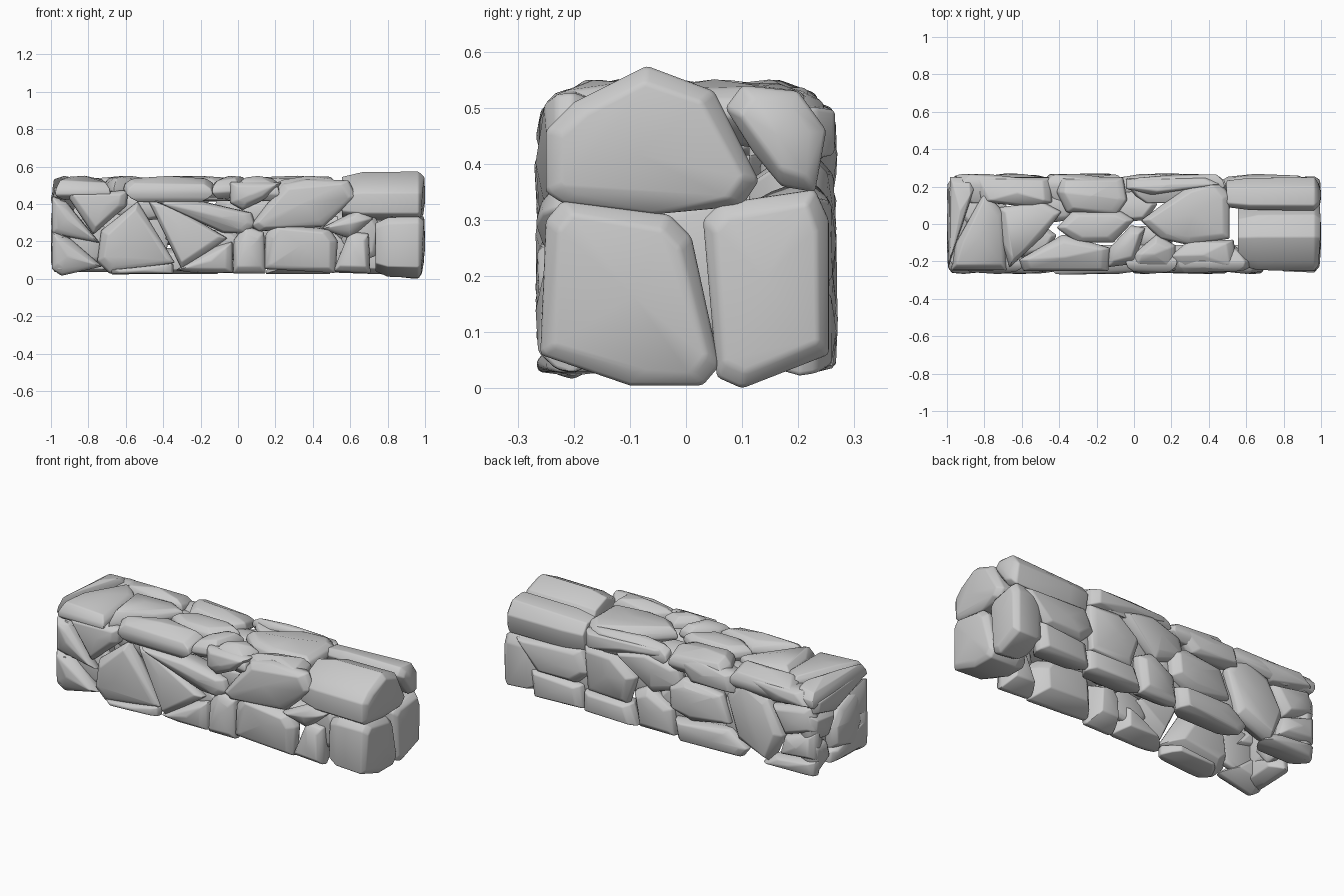
import bpy, bmesh, math, random
from mathutils import Vector

random.seed(4)

# Each wall side maps an outline point (u, v) and an inward depth d to 3D
SIDES = {
    "front": lambda u, v, d: Vector((u, -0.262 + d, v)),
    "back": lambda u, v, d: Vector((u, 0.262 - d, v)),
    "top": lambda u, v, d: Vector((u, v, 0.545 - d - 0.5 * max(0, abs(v) - 0.18))),
    "right": lambda u, v, d: Vector((0.995 - d, u, v)),
    "left": lambda u, v, d: Vector((-0.995 + d, u, v)),
}


def stone(side, outline, depth, inner=0.8, sink=0.0, flare=0.016):
    """One rounded stone: hull of an inset face, a flared outline and a tapered back."""
    place = SIDES[side]
    pts = [Vector(p) for p in outline]
    c = sum(pts, Vector((0, 0))) / len(pts)
    bm = bmesh.new()
    tilt = Vector((random.uniform(-0.06, 0.06), random.uniform(-0.06, 0.06)))
    lim = lambda p: Vector((max(-0.995, min(0.995, p.x)), max(0.012, p.y) if side != "top"
                            else max(-0.25, min(0.25, p.y)))) if flare else p
    for p in pts:
        r = p - c
        n = r.normalized()
        face = c + r * max(0.6, 1 - 0.03 / max(r.length, 0.01))
        bm.verts.new(place(*face, 0.006 + r.dot(tilt) + sink))
        bm.verts.new(place(*lim(p + n * flare * 0.4), 0.03 + sink))
        bm.verts.new(place(*lim(p + n * flare), 0.06 + sink))
        bm.verts.new(place(*(c + r * (0.5 + inner / 2)), depth * 0.75 + sink))
        bm.verts.new(place(*(c + r * inner * 0.85), depth + sink))
    bm.verts.new(place(*c, -0.006 + sink))
    hull = bmesh.ops.convex_hull(bm, input=bm.verts)
    junk = {v for v in hull["geom_interior"] + hull["geom_unused"]
            if isinstance(v, bmesh.types.BMVert)}
    bmesh.ops.delete(bm, geom=list(junk), context="VERTS")
    bmesh.ops.dissolve_limit(bm, angle_limit=math.radians(6),
                             verts=bm.verts, edges=bm.edges)
    edges = [e for e in bm.edges if e.is_manifold and e.calc_face_angle(0) > 0.4]
    bmesh.ops.bevel(bm, geom=edges, offset=0.007, segments=2, profile=0.5,
                    affect="EDGES", clamp_overlap=True)
    bmesh.ops.recalc_face_normals(bm, faces=bm.faces)
    me = bpy.data.meshes.new(side + "_stone")
    bm.to_mesh(me)
    bm.free()
    ob = bpy.data.objects.new(side + "_stone", me)
    bpy.context.collection.objects.link(ob)


# Corner blocks of the right end
stone("right", [(-.25, .35), (-.25, .46), (-.20, .51), (-.07, .575), (.05, .53),
                (.13, .37), (.10, .325), (-.06, .31), (-.22, .33)], 0.44, 0.96, flare=0)
stone("right", [(-.26, .06), (-.25, .30), (-.22, .335), (-.03, .31), (.01, .27),
                (.06, .04), (.03, .005), (-.10, .005)], 0.26, 0.92, flare=0)
stone("right", [(.03, .30), (.06, .33), (.23, .355), (.255, .30), (.255, .06),
                (.10, 0), (.055, .02)], 0.20, 0.9, flare=0)
stone("right", [(.07, .50), (.10, .54), (.20, .53), (.25, .46), (.23, .35),
                (.17, .36), (.12, .42)], 0.50, 0.95, flare=0)

# Front face, right half
FRONT_RIGHT = [
    [(.08, .29), (.25, .50), (.36, .52), (.58, .52), (.62, .44), (.45, .29), (.12, .26)],
    [(.45, .27), (.64, .36), (.71, .32), (.60, .23)],
    [(.15, .06), (.16, .23), (.20, .285), (.48, .26), (.52, .20), (.51, .04)],
    [(.52, .05), (.60, .24), (.69, .23), (.70, .04)],
    [(-.02, .04), (-.01, .20), (.04, .27), (.13, .24), (.14, .04)],
    [(-.45, .415), (-.20, .41), (.06, .35), (.08, .29), (.03, .25), (-.08, .26)],
    [(-.03, .51), (.22, .51), (.16, .44), (.03, .38), (-.03, .41)],
]
# Front face, left half
FRONT_LEFT = [
    [(-.47, .41), (-.40, .41), (-.07, .22), (-.30, .06)],
    [(-.54, .40), (-.35, .09), (-.68, .04), (-.74, .10), (-.72, .25)],
    [(-.91, .455), (-.60, .465), (-.61, .39), (-.77, .25)],
    [(-.99, .43), (-.92, .40), (-.75, .20), (-.99, .25)],
    [(-.99, .25), (-.90, .20), (-.74, .07), (-.94, .03), (-.99, .06)],
    [(-.68, .05), (-.36, .08), (-.36, .03), (-.66, .025)],
    [(-.32, .05), (-.12, .16), (-.04, .19), (-.04, .04), (-.20, .04)],
]
for outline in FRONT_RIGHT + FRONT_LEFT:
    stone("front", outline, 0.15)

# Top course, front and middle
TOP_FRONT = [
    [(-.80, .16), (-.71, .06), (-.69, -.24), (-.97, -.24), (-.94, -.10)],
    [(-.71, .08), (-.50, .11), (-.40, .06), (-.50, -.06), (-.66, -.22), (-.69, -.10)],
    [(-.40, -.02), (-.32, .06), (-.08, .06), (-.01, .02), (-.12, -.09), (-.30, -.09)],
    [(-.60, -.19), (-.38, -.07), (-.14, -.13), (-.15, -.25), (-.58, -.25)],
    [(-.13, -.22), (-.12, -.13), (-.02, -.02), (.05, -.03), (0, -.20)],
    [(0, -.22), (.01, -.16), (.12, -.07), (.21, -.12), (.21, -.24)],
    [(.21, -.17), (.30, -.10), (.52, -.09), (.54, -.23), (.25, -.24)],
]
# Top course, back
TOP_BACK = [
    [(-.98, .25), (-.87, .24), (-.86, .18), (-.95, -.10), (-.99, -.22)],
    [(-.86, .25), (-.46, .245), (-.45, .12), (-.55, .10), (-.80, .12)],
    [(-.39, .245), (-.07, .245), (-.05, .13), (-.10, .06), (-.35, .07), (-.40, .17)],
    [(-.03, .24), (.40, .25), (.46, .21), (.10, .16), (-.03, .19)],
    [(.05, .02), (.30, .20), (.44, .23), (.50, .15), (.50, -.07), (.30, -.10), (.15, -.07)],
]
for outline in TOP_FRONT + TOP_BACK:
    stone("top", outline, 0.11, 0.92)

# Back face, right half
BACK_RIGHT = [
    [(.92, .34), (.52, .36), (.47, .25), (.55, .18), (.78, .18)],
    [(.82, .18), (.52, .16), (.50, .04), (.80, .03)],
    [(.48, .40), (.30, .41), (.17, .30), (.22, .15), (.46, .16)],
    [(.28, .43), (.10, .48), (-.10, .42), (-.13, .32), (.05, .26)],
    [(.48, .14), (.20, .14), (.16, .03), (.48, .03)],
    [(.16, .22), (.08, .26), (-.06, .18), (-.08, .04), (.13, .04)],
    [(.47, .50), (.00, .51), (-.02, .48), (.25, .42), (.47, .41)],
]
# Back face, left half
BACK_LEFT = [
    [(-.06, .33), (-.15, .37), (-.37, .34), (-.43, .20), (-.20, .16), (-.07, .20)],
    [(-.10, .49), (-.22, .51), (-.46, .49), (-.48, .39), (-.20, .38)],
    [(-.43, .36), (-.52, .46), (-.68, .40), (-.77, .22), (-.70, .06), (-.50, .14)],
    [(-.10, .14), (-.43, .16), (-.54, .08), (-.50, .03), (-.12, .03)],
    [(-.52, .50), (-.90, .51), (-.97, .44), (-.72, .41)],
    [(-.72, .38), (-.95, .42), (-.98, .30), (-.80, .24)],
    [(-.80, .22), (-.98, .28), (-.98, .14), (-.77, .12)],
    [(-.74, .10), (-.98, .12), (-.97, .04), (-.66, .04)],
]
for outline in BACK_RIGHT + BACK_LEFT:
    stone("back", outline, 0.15)

# Left end
LEFT = [
    [(.22, .46), (-.22, .49), (-.22, .44), (.02, .34), (.22, .39)],
    [(-.02, .34), (-.22, .42), (-.24, .26), (-.12, .08), (.06, .14), (.06, .25)],
    [(.24, .38), (.03, .34), (.08, .22), (.24, .24)],
    [(.24, .22), (.10, .19), (.07, .10), (.22, .04)],
    [(-.24, .22), (-.24, .05), (-.10, .04), (.06, .05), (.05, .11)],
]
for outline in LEFT:
    stone("left", outline, 0.12, flare=0.008)

# Recessed infill stones seen through the joints
INFILL = [
    ("front", .66, .24, .11, .16), ("front", -.80, .20, .13, .14),
    ("front", -.08, .18, .12, .10), ("front", -.52, .38, .16, .08),
    ("front", .12, .34, .14, .09), ("top", -.56, -.08, .15, .10),
    ("top", -.05, .09, .18, .09), ("top", .08, -.07, .16, .07),
    ("top", -.42, .09, .12, .09), ("top", -.80, .06, .13, .13),
    ("back", .16, .30, .18, .13), ("back", -.10, .20, .15, .14),
    ("back", -.48, .24, .13, .18), ("back", .52, .20, .12, .15),
    ("left", .04, .22, .13, .14),
]
for side, u, v, a, b in INFILL:
    ring = [(u + a * math.cos(k * math.pi / 3 + .2), v + b * math.sin(k * math.pi / 3 + .2))
            for k in range(6)]
    stone(side, ring, 0.07, 0.9, sink=0.06, flare=0)

# Soft shading with crisp edges
for ob in bpy.context.scene.objects:
    ob.select_set(True)
    bpy.context.view_layer.objects.active = ob
bpy.ops.object.shade_smooth_by_angle(angle=math.radians(45))
